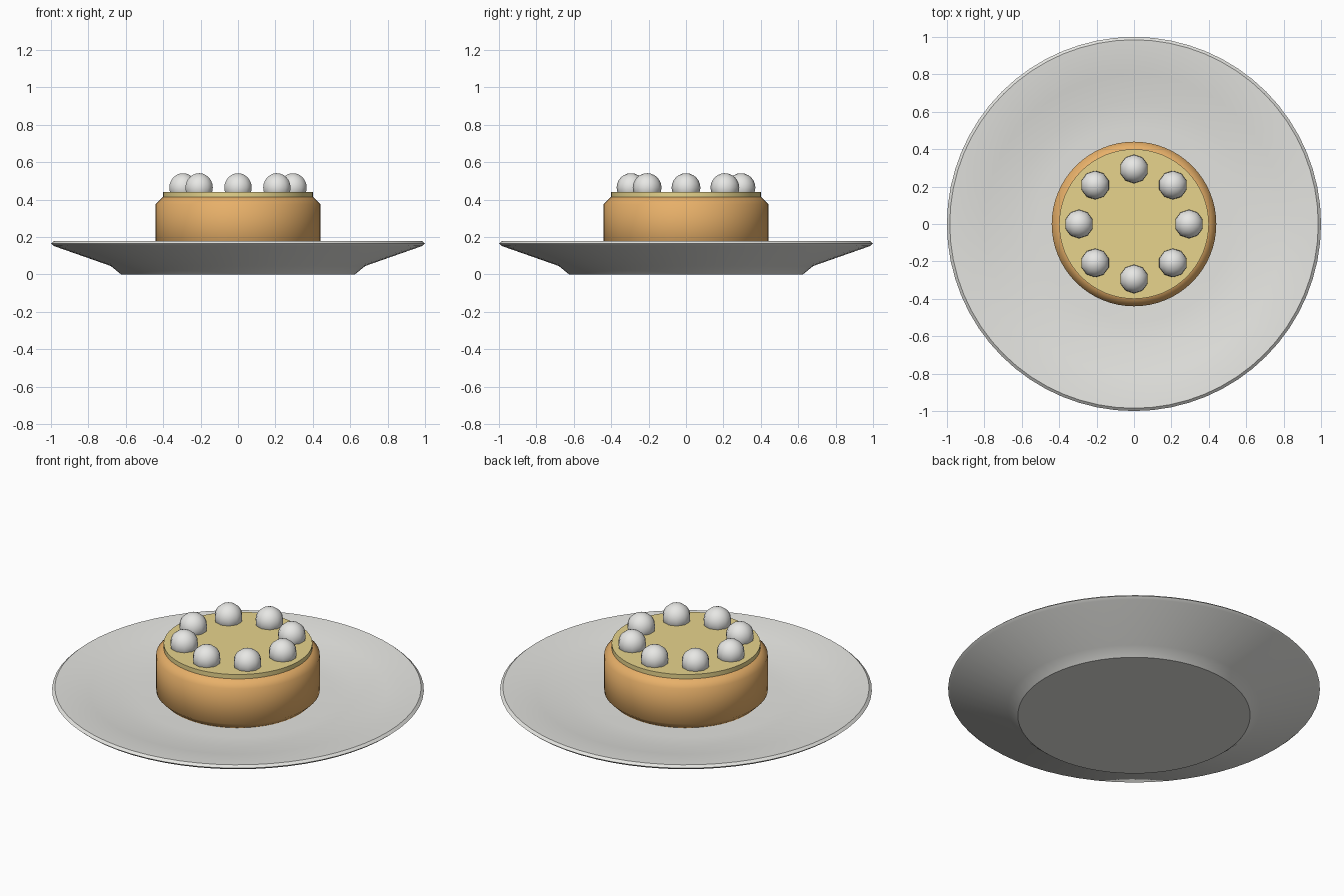
import bpy
import bmesh
from math import cos, sin, pi, radians

if "Cube" in bpy.data.objects:
    bpy.data.objects.remove(bpy.data.objects["Cube"], do_unlink=True)


def material(name, rgb):
    mat = bpy.data.materials.new(name)
    mat.use_nodes = True
    mat.diffuse_color = (*rgb, 1)
    mat.node_tree.nodes["Principled BSDF"].inputs["Base Color"].default_value = (*rgb, 1)
    return mat


def finish(obj, mat, angle):
    obj.data.materials.append(mat)
    bpy.ops.object.select_all(action="DESELECT")
    obj.select_set(True)
    bpy.context.view_layer.objects.active = obj
    bpy.ops.object.shade_smooth_by_angle(angle=radians(angle))


def lathe(name, profile, mat, angle, steps=64):
    """Turn a (radius, height) profile around the z axis."""
    bm = bmesh.new()
    verts = [bm.verts.new((r, 0, z)) for r, z in profile]
    edges = [bm.edges.new(pair) for pair in zip(verts, verts[1:])]
    bmesh.ops.spin(bm, geom=verts + edges, cent=(0, 0, 0), axis=(0, 0, 1),
                   angle=2 * pi, steps=steps)
    bmesh.ops.remove_doubles(bm, verts=bm.verts, dist=0.0005)
    bmesh.ops.recalc_face_normals(bm, faces=bm.faces)
    mesh = bpy.data.meshes.new(name)
    bm.to_mesh(mesh)
    bm.free()
    obj = bpy.data.objects.new(name, mesh)
    bpy.context.collection.objects.link(obj)
    finish(obj, mat, angle)


china = material("white china", (0.78, 0.78, 0.75))
sponge = material("golden sponge", (0.85, 0.46, 0.15))
icing = material("pale yellow icing", (0.85, 0.7, 0.28))
sugar = material("white sugar", (0.8, 0.8, 0.78))

# Plate: flat foot, flared underside, thin rim and shallow dish
lathe("plate", [(0, 0), (0.625, 0), (0.68, 0.045), (0.985, 0.152), (1, 0.165),
                (0.985, 0.178), (0.9, 0.171), (0.8, 0.155), (0.65, 0.13),
                (0.52, 0.123), (0, 0.122)], china, 35)

# Cake with chamfered rims
lathe("cake", [(0, 0.124), (0.4, 0.124), (0.44, 0.164), (0.44, 0.375),
               (0.4, 0.415), (0, 0.415)], sponge, 50)

# Icing disc on top
lathe("icing", [(0, 0.405), (0.4, 0.405), (0.4, 0.441), (0, 0.441)], icing, 30)

# Ring of sugar balls half sunk into the icing
BALLS = 8
for i in range(BALLS):
    a = 2 * pi * i / BALLS
    bpy.ops.mesh.primitive_uv_sphere_add(
        segments=10, ring_count=12, radius=0.077,
        location=(0.294 * cos(a), 0.294 * sin(a), 0.464))
    ball = bpy.context.object
    ball.name = f"sugar_ball_{i + 1}"
    finish(ball, sugar, 40)
